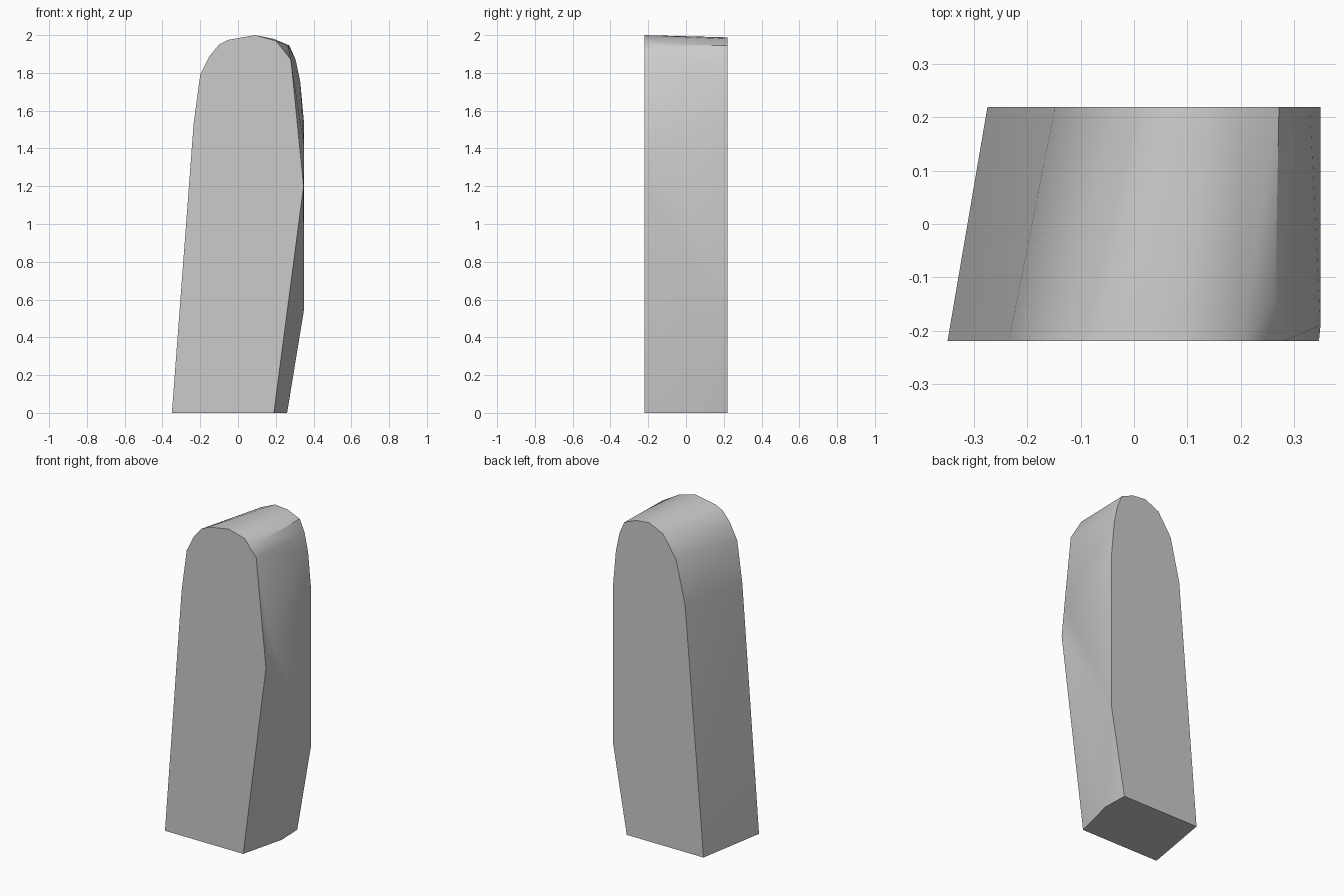
import bpy
import bmesh
import math

cube = bpy.data.objects.get("Cube")
if cube:
    bpy.data.objects.remove(cube)

# Outlines (x, z) of the two flat ends of the slab
FRONT = [(-0.35, 0), (-0.235, 1.53), (-0.2, 1.79), (-0.15, 1.89), (-0.1, 1.95),
         (-0.05, 1.975), (0.09, 2.0), (0.2, 1.97), (0.28, 1.87), (0.347, 1.2), (0.19, 0)]
BACK = [(-0.275, 0), (-0.148, 1.54), (-0.085, 1.81), (0.005, 1.945), (0.1, 1.988),
        (0.19, 1.98), (0.272, 1.945), (0.305, 1.87), (0.33, 1.75), (0.35, 1.53),
        (0.35, 0.55), (0.255, 0)]
# Corners where the front of the bulging side is worn back
WORN = [(0.265, -0.145, 1.943), (0.35, -0.19, 1.41), (0.26, 0.06, 0)]
HALF_DEPTH = 0.22

# Tapered slab wrapped around both outlines
bm = bmesh.new()
for outline, y in ((FRONT, -HALF_DEPTH), (BACK, HALF_DEPTH)):
    for x, z in outline:
        bm.verts.new((x, y, z))
for corner in WORN:
    bm.verts.new(corner)
hull = bmesh.ops.convex_hull(bm, input=bm.verts)
loose = [v for v in bm.verts if not v.link_faces]
bmesh.ops.delete(bm, geom=loose, context='VERTS')
bmesh.ops.dissolve_limit(bm, angle_limit=math.radians(0.5), verts=bm.verts, edges=bm.edges)
bmesh.ops.recalc_face_normals(bm, faces=bm.faces)
mesh = bpy.data.meshes.new("stone_slab")
bm.to_mesh(mesh)
bm.free()
slab = bpy.data.objects.new("stone_slab", mesh)
bpy.context.collection.objects.link(slab)

# Plain grey stone
stone = bpy.data.materials.new("grey_stone")
stone.use_nodes = True
grey = (0.6, 0.6, 0.6, 1)
stone.diffuse_color = grey
stone.node_tree.nodes["Principled BSDF"].inputs["Base Color"].default_value = grey
mesh.materials.append(stone)

# Soft wrap-around sides, crisp end faces
bpy.ops.object.select_all(action='DESELECT')
slab.select_set(True)
bpy.context.view_layer.objects.active = slab
bpy.ops.object.shade_smooth_by_angle(angle=math.radians(40))
